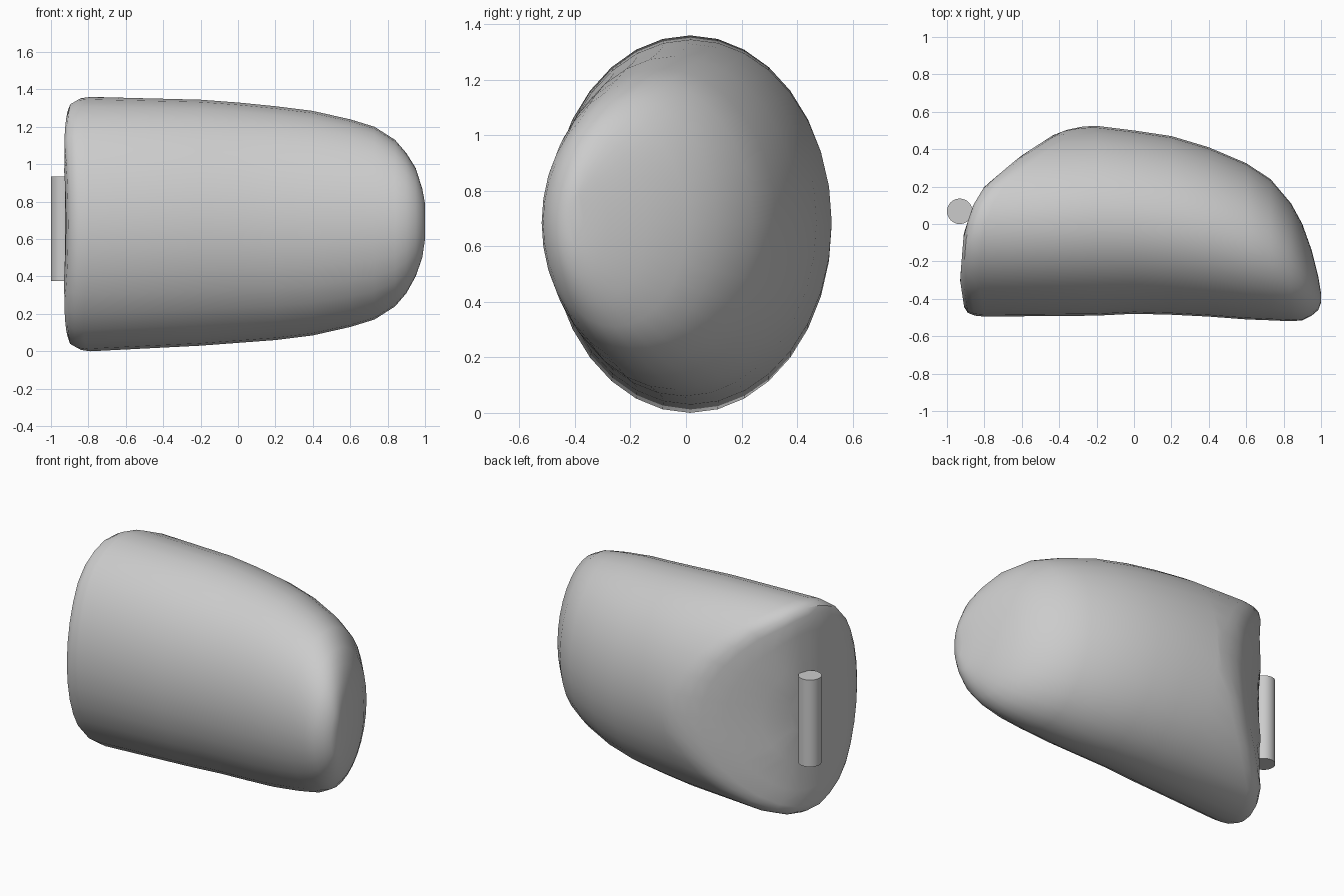
import bpy
import bmesh
from math import sin, cos, pi, radians

default_cube = bpy.data.objects.get("Cube")
if default_cube:
    bpy.data.objects.remove(default_cube, do_unlink=True)

SEGMENTS = 32


def make_material(name, color):
    material = bpy.data.materials.new(name)
    material.use_nodes = True
    material.diffuse_color = color
    material.node_tree.nodes["Principled BSDF"].inputs["Base Color"].default_value = color
    return material


def interpolate(points, value):
    """Piecewise linear lookup in a list of (key, result) pairs."""
    if value <= points[0][0]:
        return points[0][1]
    for (start, first), (end, last) in zip(points, points[1:]):
        if value <= end:
            return first + (last - first) * (value - start) / (end - start)
    return points[-1][1]


def ellipse(front, back, low, high, scale=1):
    """Cross-section points (y, z) of the shell."""
    middle_y, middle_z = (front + back) / 2, (low + high) / 2
    radius_y, radius_z = (back - front) / 2 * scale, (high - low) / 2 * scale
    angles = [2 * pi * i / SEGMENTS for i in range(SEGMENTS)]
    return [(middle_y + radius_y * cos(a), middle_z + radius_z * sin(a)) for a in angles]


def finish(obj, material, angle):
    obj.data.materials.append(material)
    bpy.ops.object.select_all(action="DESELECT")
    obj.select_set(True)
    bpy.context.view_layer.objects.active = obj
    bpy.ops.object.shade_smooth_by_angle(angle=radians(angle))


grey = make_material("plain grey", (0.6, 0.6, 0.6, 1))

# Slanted wide end: x of the end face for each y
end_face = [(-0.5, -0.9), (-0.3, -0.93), (-0.05, -0.91), (0.1, -0.86),
            (0.2, -0.8), (0.36, -0.61), (0.49, -0.41), (0.53, -0.3)]
# Rounded rim of the end face: section scale and inset along x
rim = [(0.25, 0), (0.5, 0), (0.75, 0), (0.9, 0), (0.96, 0.015), (0.99, 0.05), (1, 0.1)]
# Sections towards the narrow end: x, front, back, low, high
sections = [
    (-0.2, -0.49, 0.525, 0.03, 1.345),
    (0, -0.48, 0.5, 0.045, 1.33),
    (0.2, -0.485, 0.47, 0.06, 1.31),
    (0.4, -0.495, 0.41, 0.085, 1.285),
    (0.6, -0.51, 0.325, 0.13, 1.24),
    (0.73, -0.515, 0.24, 0.17, 1.2),
    (0.84, -0.52, 0.11, 0.24, 1.13),
    (0.9, -0.515, 0, 0.31, 1.06),
    (0.95, -0.49, -0.14, 0.4, 0.98),
    (0.985, -0.46, -0.28, 0.5, 0.87),
    (1, -0.42, -0.37, 0.6, 0.79),
]

# Shell: rings over the slanted face, then along the body
rings = []
for scale, inset in rim:
    points = ellipse(-0.495, 0.525, 0, 1.36, scale)
    rings.append([(interpolate(end_face, y) + inset, y, z) for y, z in points])
for x, *bounds in sections:
    rings.append([(x, y, z) for y, z in ellipse(*bounds)])

bm = bmesh.new()
loops = [[bm.verts.new(p) for p in ring] for ring in rings]
for a, b in zip(loops, loops[1:]):
    for i in range(SEGMENTS):
        j = (i + 1) % SEGMENTS
        bm.faces.new((a[i], a[j], b[j], b[i]))
bm.faces.new(loops[0])
bm.faces.new(loops[-1])
bmesh.ops.recalc_face_normals(bm, faces=bm.faces)
mesh = bpy.data.meshes.new("shell")
bm.to_mesh(mesh)
bm.free()
shell = bpy.data.objects.new("shell", mesh)
bpy.context.collection.objects.link(shell)
finish(shell, grey, 40)

# Upright pin on the slanted end
bpy.ops.mesh.primitive_cylinder_add(vertices=32, radius=0.068, depth=0.56,
                                    location=(-0.932, 0.068, 0.655))
pin = bpy.context.object
pin.name = "pin"
finish(pin, grey, 40)
